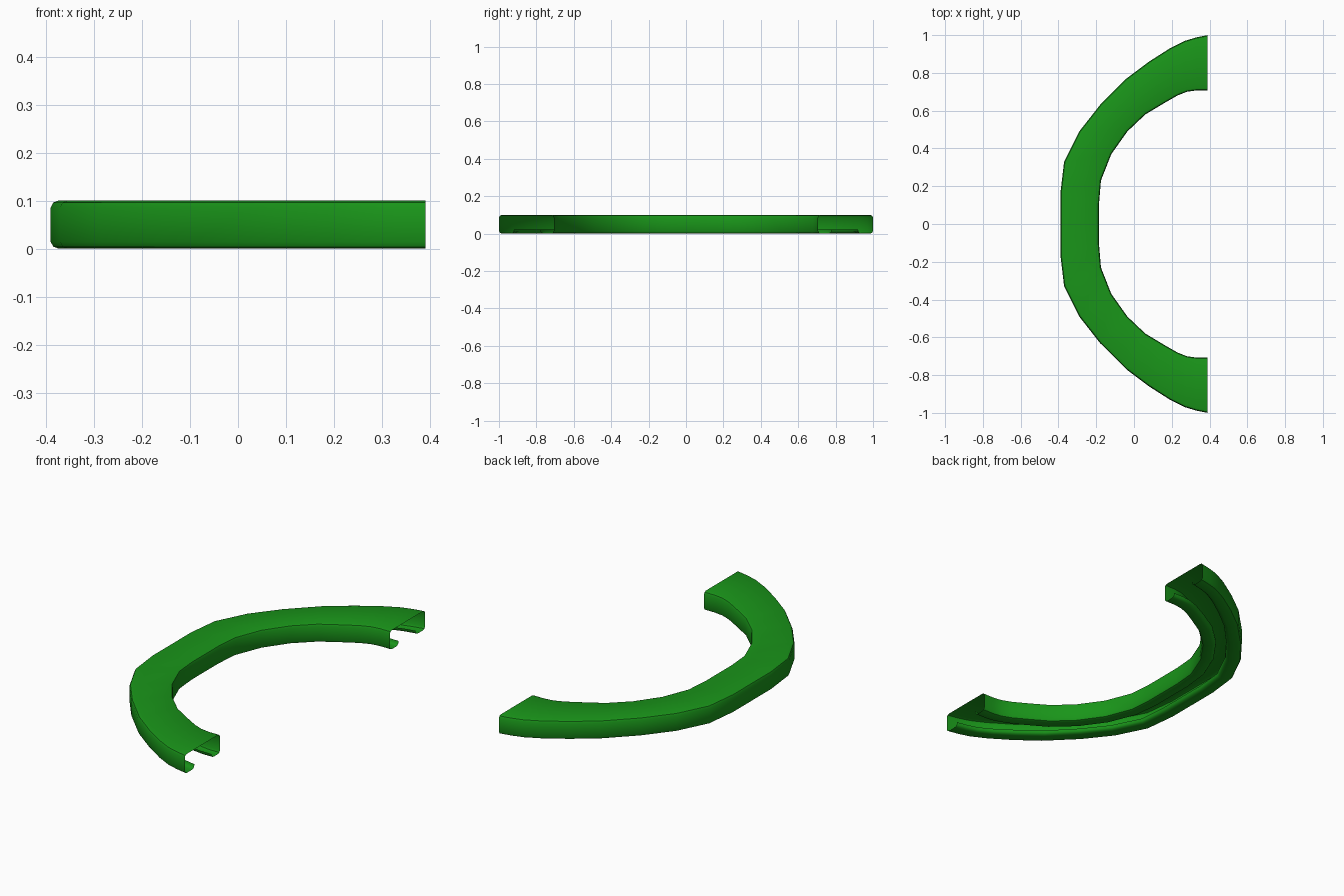
import bpy, bmesh, math
from mathutils import Vector

if "Cube" in bpy.data.objects:
    bpy.data.objects.remove(bpy.data.objects["Cube"])

# Half of the plan outline (y > 0), matched outer and inner stations
outer = [(-.39, .16), (-.37, .33), (-.29, .49), (-.18, .63), (-.04, .77),
         (.08, .86), (.19, .93), (.27, .97), (.33, .988), (.39, 1.0)]
inner = [(-.185, .11), (-.175, .23), (-.12, .37), (-.035, .49), (.06, .58),
         (.16, .64), (.23, .68), (.28, .70), (.33, .707), (.39, .707)]

# Half cross-section: (distance in from the wall, height), lip to top
half = [(.08, .022), (.078, .010), (.070, .003), (.058, 0), (.018, 0), (.006, .004),
        (0, .014), (0, .086), (.005, .096), (.016, .1)]


def mirrored(pts):
    return [(x, -y) for x, y in reversed(pts)] + pts


# Sweep the open-bottomed channel along the arc
bm = bmesh.new()
rings = []
for o, i in zip(mirrored(outer), mirrored(inner)):
    o, i = Vector((*o, 0)), Vector((*i, 0))
    d = (i - o).normalized()
    pts = [o + d * t + Vector((0, 0, z)) for t, z in half]
    pts += [i - d * (t * .9) + Vector((0, 0, z)) for t, z in reversed(half)]
    rings.append([bm.verts.new(p) for p in pts])
for a, b in zip(rings, rings[1:]):
    for k in range(len(a) - 1):
        bm.faces.new((a[k], a[k + 1], b[k + 1], b[k]))
bmesh.ops.recalc_face_normals(bm, faces=bm.faces)
# Top must face upwards
top = max(bm.faces, key=lambda f: f.calc_area())
if top.normal.z < 0:
    bmesh.ops.reverse_faces(bm, faces=bm.faces)

mesh = bpy.data.meshes.new("curved_channel")
bm.to_mesh(mesh)
bm.free()
obj = bpy.data.objects.new("curved_channel", mesh)
bpy.context.collection.objects.link(obj)

# Green finish and smooth shading
mat = bpy.data.materials.new("green")
mat.diffuse_color = (.01, .3, .01, 1)
mat.use_nodes = True
mat.node_tree.nodes["Principled BSDF"].inputs["Base Color"].default_value = mat.diffuse_color
mesh.materials.append(mat)
bpy.context.view_layer.objects.active = obj
obj.select_set(True)
bpy.ops.object.shade_smooth_by_angle(angle=math.radians(40))
